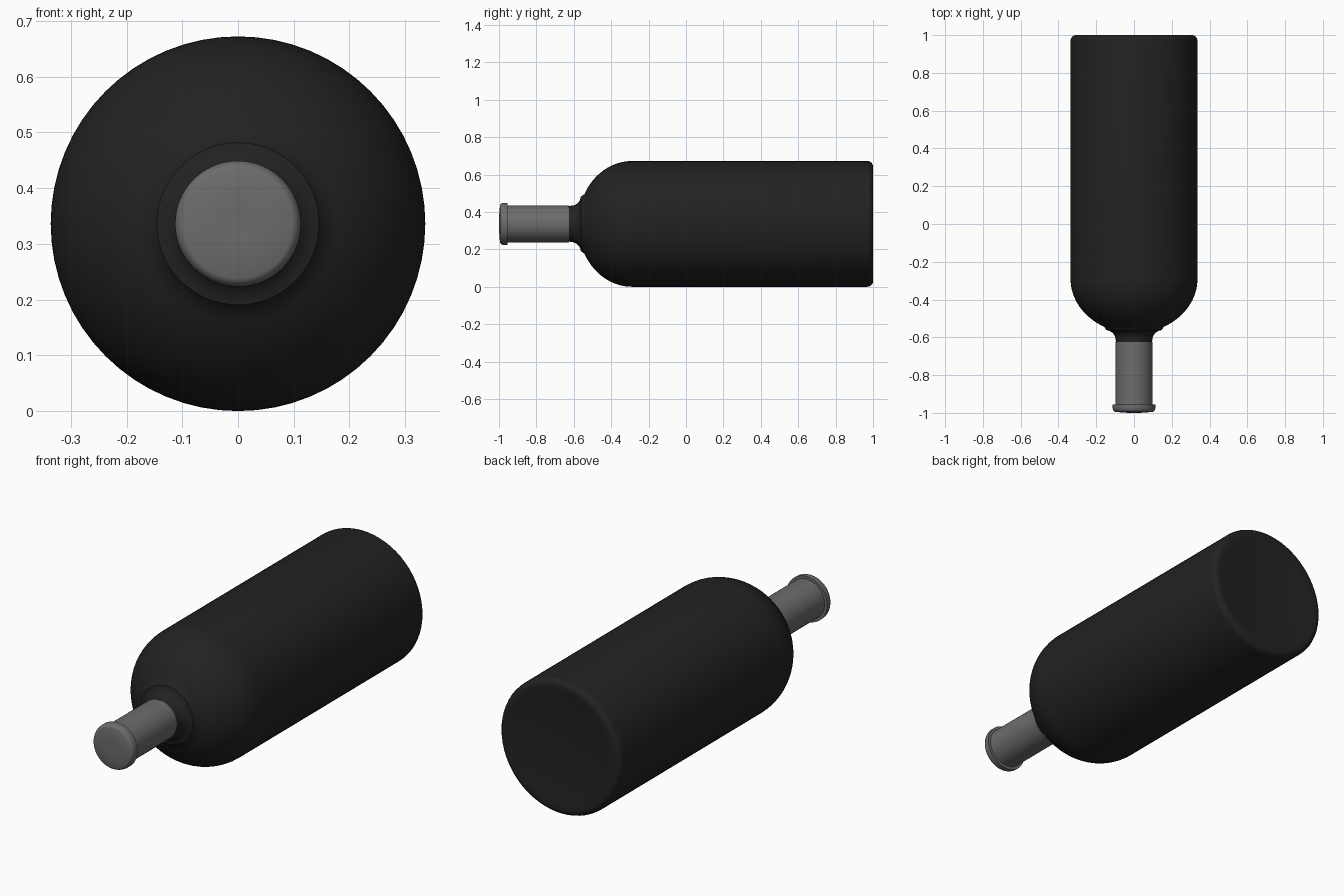
import bpy, bmesh, math

if "Cube" in bpy.data.objects:
    bpy.data.objects.remove(bpy.data.objects["Cube"])

R, SEG = 0.336, 64


def material(name, v):
    m = bpy.data.materials.new(name)
    m.diffuse_color = (v, v, v, 1)
    m.use_nodes = True
    m.node_tree.nodes["Principled BSDF"].inputs["Base Color"].default_value = m.diffuse_color
    return m


def lathe(name, profile, mat):
    """Revolve (radius, y) points about the lengthwise y axis."""
    bm = bmesh.new()
    rings = []
    for r, y in profile:
        if r == 0:
            rings.append([bm.verts.new((0, y, R))] * SEG)
        else:
            rings.append([bm.verts.new((r * math.sin(2 * math.pi * i / SEG), y,
                                        R + r * math.cos(2 * math.pi * i / SEG)))
                          for i in range(SEG)])
    for a, b in zip(rings, rings[1:]):
        for i in range(SEG):
            j = (i + 1) % SEG
            bm.faces.new(list(dict.fromkeys((a[i], a[j], b[j], b[i]))))
    bmesh.ops.recalc_face_normals(bm, faces=bm.faces[:])
    me = bpy.data.meshes.new(name)
    bm.to_mesh(me)
    bm.free()
    me.materials.append(mat)
    ob = bpy.data.objects.new(name, me)
    bpy.context.collection.objects.link(ob)
    bpy.context.view_layer.objects.active = ob
    ob.select_set(True)
    bpy.ops.object.shade_smooth_by_angle(angle=math.radians(40))
    ob.select_set(False)
    return ob


def arc(cr, cy, rr, ry, a0, a1, n):
    """Elliptical arc; angle 0 points outward, 90 toward +y."""
    return [(cr + rr * math.cos(math.radians(a0 + (a1 - a0) * i / n)),
             cy + ry * math.sin(math.radians(a0 + (a1 - a0) * i / n)))
            for i in range(n + 1)]


# Bottle: neck end, concave neck fillet, round shoulder, body, shallow dished base
body = [(0, -0.64), (0.095, -0.64), (0.095, -0.622)]
body += arc(0.15, -0.615, 0.053, 0.053, 180, 95, 7)
body += arc(0, -0.29, R, 0.288, -62, 0, 16)
body += arc(R - 0.03, 0.97, 0.03, 0.03, 0, 90, 6)
body += [(0.28, 0.997), (0.2, 0.989), (0.1, 0.984), (0, 0.982)]
lathe("bottle", body, material("dark_glass", 0.016))

# Foil sleeve with a rolled lip and a small dimple in the cap
foil = [(0, -0.625), (0.099, -0.625), (0.099, -0.955), (0.113, -0.955)]
foil += arc(0.095, -0.972, 0.018, 0.023, 0, -80, 6)
foil += [(0.06, -0.998), (0.026, -1.0), (0, -0.997)]
lathe("foil_sleeve", foil, material("foil_grey", 0.15))
